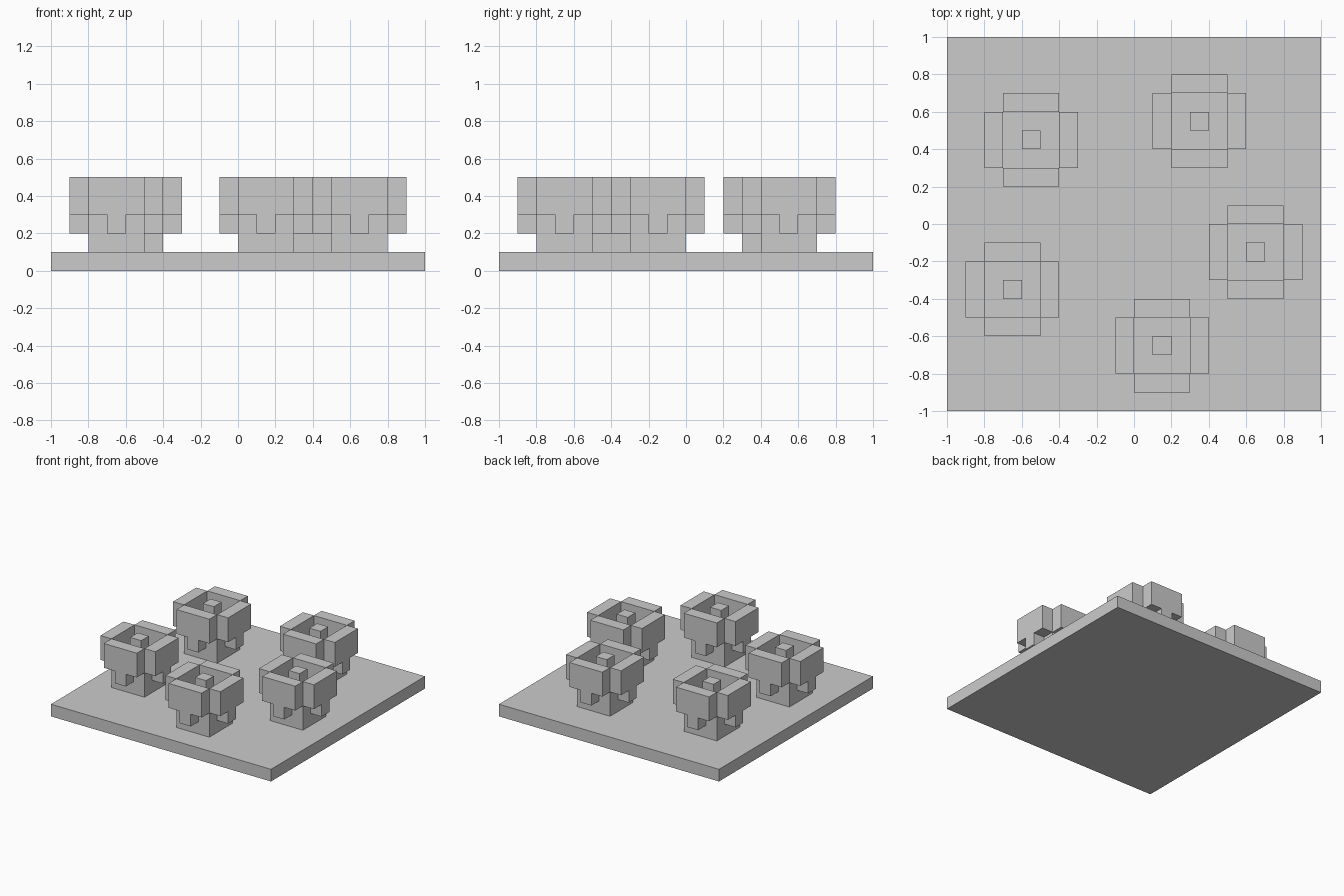
import bpy
import bmesh
from mathutils import Matrix, Vector

if "Cube" in bpy.data.objects:
    bpy.data.objects.remove(bpy.data.objects["Cube"])


def add_box(bm, lo, hi):
    """Add an axis-aligned box between two corners."""
    lo, hi = Vector(lo), Vector(hi)
    mat = Matrix.Translation((lo + hi) / 2) @ Matrix.Diagonal((*(hi - lo), 1))
    bmesh.ops.create_cube(bm, size=1, matrix=mat)


def make_object(name, boxes, location=(0, 0, 0)):
    bm = bmesh.new()
    for lo, hi in boxes:
        add_box(bm, lo, hi)
    mesh = bpy.data.meshes.new(name)
    bm.to_mesh(mesh)
    bm.free()
    obj = bpy.data.objects.new(name, mesh)
    obj.location = location
    bpy.context.collection.objects.link(obj)
    return obj


# Ground slab
make_object("ground_slab", [((-1, -1, 0), (1, 1, 0.1))])

# Flower parts, measured from the flower centre on top of the slab
C, P = 0.15, 0.25   # half width of the core, outer reach of the petals
parts = {
    "flower_core": [((-C, -C, 0), (C, C, 0.2))],
    # crossed bars that carry the petals
    "petal_supports": [((-P, -0.05, 0.1), (P, 0.05, 0.2)),
                       ((-0.05, -P, 0.1), (0.05, P, 0.2))],
    # four upright petals around an open cup
    "petals": [((-C, -P, 0.2), (C, -C, 0.4)),
               ((-C, C, 0.2), (C, P, 0.4)),
               ((-P, -C, 0.2), (-C, C, 0.4)),
               ((C, -C, 0.2), (P, C, 0.4))],
    "pistil": [((-0.05, -0.05, 0.2), (0.05, 0.05, 0.4))],
}

# Five flowers scattered on the slab
centres = [(-0.55, 0.45), (0.35, 0.55), (0.65, -0.15), (-0.65, -0.35), (0.15, -0.65)]
for i, (x, y) in enumerate(centres, 1):
    for name, boxes in parts.items():
        make_object(f"{name}_{i}", boxes, (x, y, 0.1))
